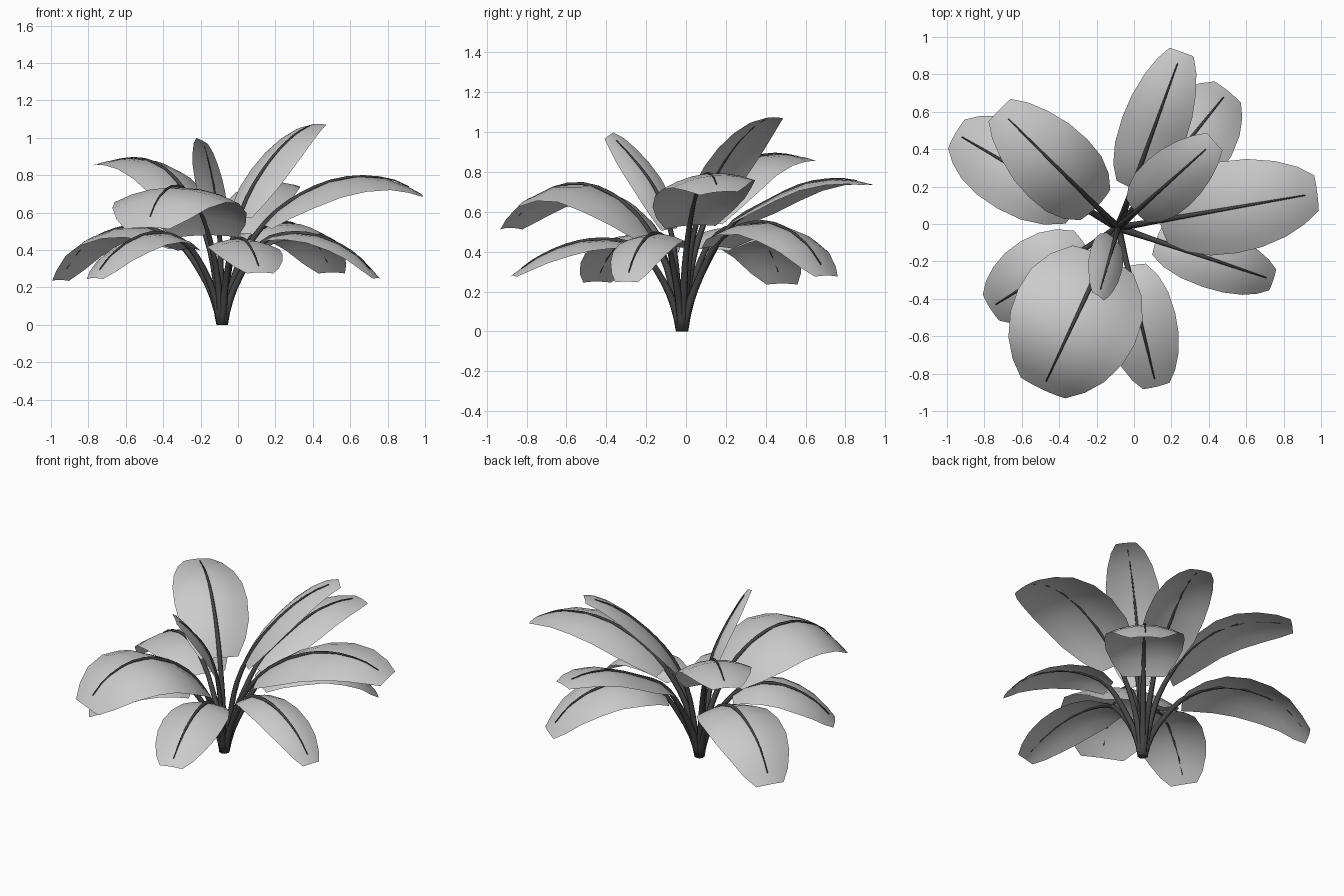
import bpy, bmesh, math
from mathutils import Vector

if "Cube" in bpy.data.objects:
    bpy.data.objects.remove(bpy.data.objects["Cube"])

BASE = Vector((-0.085, -0.02, 0))
T = [0, .03, .1, .25, .45, .65, .85, 1]      # share of horizontal reach

# tip x, tip y, half width, leaf start (share of reach), roll, heights along the path
LEAVES = [
    (0.255, 0.92, .18, .22, 0, (.30, .53, .65, .74, .765, .74)),
    (0.505, 0.71, .24, .22, 0, (.25, .46, .54, .535, .44, .28)),
    (0.43, 0.44, .165, .17, 0, (.46, .68, .85, .97, 1.05, 1.075)),
    (0.98, 0.165, .25, .20, .1, (.38, .59, .73, .79, .775, .70)),
    (0.745, -0.30, .155, .23, 0, (.25, .44, .49, .465, .38, .25)),
    (0.12, -0.87, .19, .24, 0, (.25, .42, .46, .44, .37, .28)),
    (-0.49, -0.885, .345, .17, 0, (.37, .58, .71, .74, .67, .52)),
    (-0.19, -0.385, .11, .16, -.5, (.45, .64, .77, .86, .94, .985)),
    (-0.77, -0.45, .215, .24, 0, (.25, .42, .49, .47, .38, .25)),
    (-0.955, 0.485, .235, .24, 0, (.25, .43, .52, .51, .42, .24)),
    (-0.72, 0.61, .22, .17, 0, (.42, .66, .82, .885, .885, .86)),
]
# blade outline: position along the blade, share of half width
OUTLINE = [(0, .52), (.12, .78), (.27, .95), (.45, 1), (.62, .96), (.78, .82), (.91, .62), (1, .38)]
DROOP = .25

dark = bpy.data.materials.new("stem_dark")
dark.diffuse_color = (.06, .06, .06, 1)
dark.use_nodes = True
dark.node_tree.nodes["Principled BSDF"].inputs["Base Color"].default_value = dark.diffuse_color


def catmull(pts, per=10):
    p = [pts[0] * 2 - pts[1]] + pts + [pts[-1] * 2 - pts[-2]]
    out = []
    for i in range(1, len(p) - 2):
        a, b, c, d = p[i - 1:i + 3]
        for k in range(per):
            t = k / per
            out.append(.5 * (2 * b + (c - a) * t + (2 * a - 5 * b + 4 * c - d) * t * t
                             + (3 * b - a - 3 * c + d) * t ** 3))
    return out + [pts[-1]]


def make_object(name, verts, faces, closed=False):
    mesh = bpy.data.meshes.new(name)
    mesh.from_pydata(verts, [], faces)
    mesh.polygons.foreach_set("use_smooth", [True] * len(faces))
    mesh.update()
    if closed:                                   # tube: normals outward
        bm = bmesh.new()
        bm.from_mesh(mesh)
        bmesh.ops.recalc_face_normals(bm, faces=bm.faces)
        bm.to_mesh(mesh)
        bm.free()
    elif sum(f.normal.z for f in mesh.polygons) < 0:   # blade: facing up
        mesh.flip_normals()
    ob = bpy.data.objects.new(name, mesh)
    bpy.context.collection.objects.link(ob)
    return ob


def build_leaf(n, tx, ty, half, start, roll, zs):
    tip = Vector((tx, ty, 0))
    reach = tip - BASE
    direction = reach.normalized()
    side = Vector((0, 0, 1)).cross(direction)
    foot = BASE + direction * .012
    heights = [0, zs[0] * .45] + list(zs)
    path = catmull([foot + (tip - foot) * t + Vector((0, 0, z)) for t, z in zip(T, heights)])
    dist = [0]
    for a, b in zip(path, path[1:]):
        dist.append(dist[-1] + (b - a).length)
    total = dist[-1]

    def at(s):
        i = next((k for k in range(1, len(dist) - 1) if dist[k] >= s), len(dist) - 1)
        seg = path[i] - path[i - 1]
        f = (s - dist[i - 1]) / (dist[i] - dist[i - 1])
        nrm = seg.normalized().cross(side).normalized()
        return (path[i - 1] + seg * f, side * math.cos(roll) + nrm * math.sin(roll),
                nrm * math.cos(roll) - side * math.sin(roll))

    # blade: arched sheet, edges drooping away from the midrib
    s0 = next(d for d, p in zip(dist, path) if (p - BASE).dot(direction) >= start * reach.length)
    cols = [-1, -.67, -.33, 0, .33, .67, 1]
    w = len(cols)
    verts, faces = [], []
    for u, share in OUTLINE:
        p, across, normal = at(s0 + (total - s0) * u)
        for c in cols:
            x = c * share
            verts.append(p + across * x * half - normal * DROOP * half * x * x)
    for r in range(len(OUTLINE) - 1):
        for c in range(w - 1):
            i = r * w + c
            faces.append((i, i + 1, i + w + 1, i + w))
    make_object(f"leaf_blade_{n}", verts, faces)

    # stem: tapered tube that carries on as the midrib
    rings, sides = 18, 6
    verts, faces = [], []
    end = s0 + (total - s0) * .92
    for r in range(rings):
        p, across, normal = at(end * r / (rings - 1))
        rad = .019 * (1 - r / (rings - 1)) + .003
        if r == 0:
            across, normal = side, -direction
        for k in range(sides):
            a = math.tau * k / sides
            verts.append(p + across * rad * math.cos(a) + normal * (rad * math.sin(a) + .002))
    for r in range(rings - 1):
        for k in range(sides):
            i, j = r * sides + k, r * sides + (k + 1) % sides
            faces.append((i, j, j + sides, i + sides))
    faces.append(tuple(range(sides)))
    faces.append(tuple(range(len(verts) - sides, len(verts))))
    stem = make_object(f"leaf_stem_{n}", verts, faces, closed=True)
    stem.data.materials.append(dark)


for n, leaf in enumerate(LEAVES, 1):
    build_leaf(n, *leaf)
